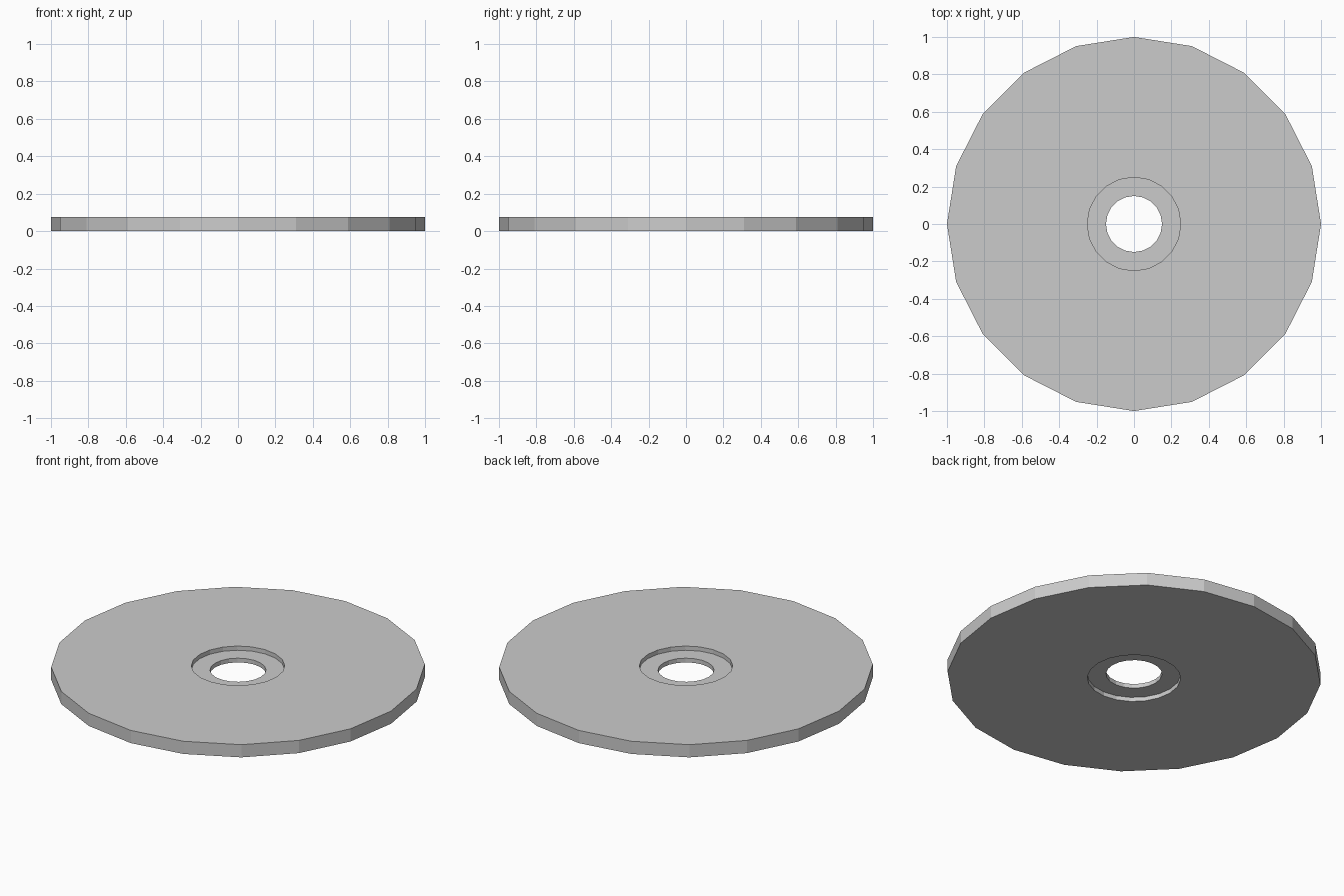
import bpy, bmesh
from math import cos, sin, tau

if "Cube" in bpy.data.objects:
    bpy.data.objects.remove(bpy.data.objects["Cube"])

SIDES = 20

# Closed cross-section (radius, height): disc with a recess on both faces and a through hole
profile = [(1.0, 0.0), (1.0, 0.075), (0.25, 0.075), (0.25, 0.05),
           (0.15, 0.05), (0.15, 0.025), (0.25, 0.025), (0.25, 0.0)]

# Sweep the cross-section round the z axis
bm = bmesh.new()
rings = [[bm.verts.new((r * cos(tau * i / SIDES), r * sin(tau * i / SIDES), z))
          for r, z in profile] for i in range(SIDES)]
n = len(profile)
for i in range(SIDES):
    a, b = rings[i], rings[(i + 1) % SIDES]
    for j in range(n):
        k = (j + 1) % n
        bm.faces.new((a[j], b[j], b[k], a[k]))
bmesh.ops.recalc_face_normals(bm, faces=bm.faces)

# Flat-shaded disc object
mesh = bpy.data.meshes.new("recessed_disc")
bm.to_mesh(mesh)
bm.free()
bpy.context.collection.objects.link(bpy.data.objects.new("recessed_disc", mesh))
